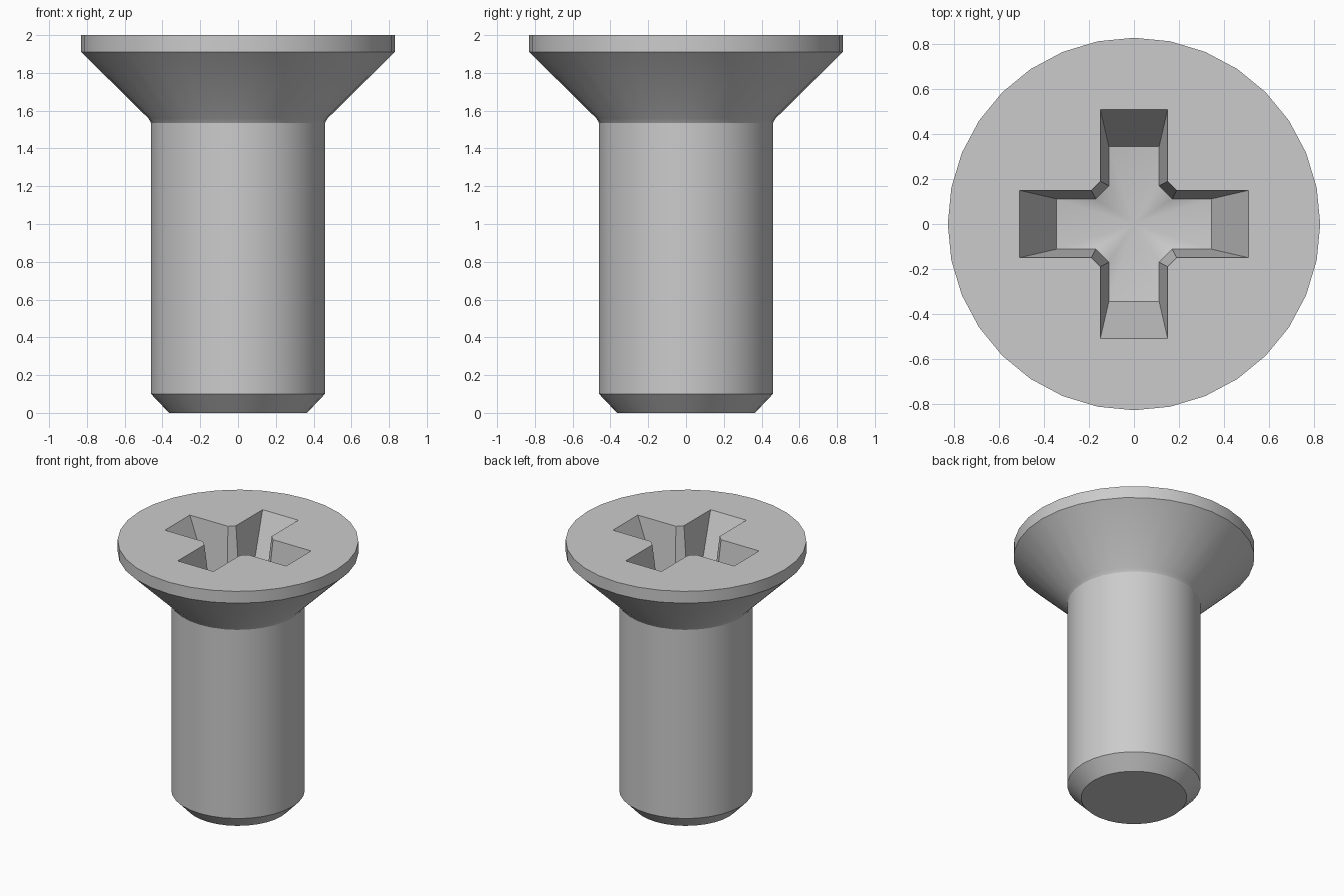
import bpy
import bmesh
import math
from mathutils import Matrix, Vector

if "Cube" in bpy.data.objects:
    bpy.data.objects.remove(bpy.data.objects["Cube"], do_unlink=True)

SEGMENTS = 32
RECESS_Z = 1.63      # level of the recess floor outline
RECESS_TIP_Z = 1.58  # centre of the recess floor

# Bottom to top: chamfered tip, shank, small fillet, countersunk head, rim
PROFILE = [(0.365, 0), (0.46, 0.1), (0.46, 1.35), (0.46, 1.535),
           (0.475, 1.56), (0.83, 1.91), (0.83, 2)]


def steel():
    mat = bpy.data.materials.new("grey steel")
    color = (0.6, 0.6, 0.6, 1)
    mat.diffuse_color = color
    mat.use_nodes = True
    mat.node_tree.nodes["Principled BSDF"].inputs["Base Color"].default_value = color
    return mat


def ring(bm, radius, z):
    step = 2 * math.pi / SEGMENTS
    return [bm.verts.new((radius * math.cos(i * step), radius * math.sin(i * step), z))
            for i in range(SEGMENTS)]


def cross(bm, length, width, corner, z):
    """Cross outline with chamfered inner corners, one quarter turned four times."""
    quarter = [(length, -width), (length, width), (corner, width), (width, corner)]
    return [bm.verts.new(Matrix.Rotation(k * math.pi / 2, 3, 'Z') @ Vector((x, y, z)))
            for k in range(4) for x, y in quarter]


def pairs(loop):
    return zip(loop, loop[1:] + loop[:1])


def skin(bm, low, high):
    for (a, b), (c, d) in zip(pairs(low), pairs(high)):
        bm.faces.new((a, b, d, c))


bm = bmesh.new()

# Turned body
rings = [ring(bm, r, z) for r, z in PROFILE]
for low, high in zip(rings, rings[1:]):
    skin(bm, low, high)
bm.faces.new(rings[0][::-1])

# Tapered cross recess with a shallow pointed floor
mouth = cross(bm, 0.51, 0.15, 0.19, 2)
floor = cross(bm, 0.345, 0.112, 0.17, RECESS_Z)
skin(bm, mouth, floor)
tip = bm.verts.new((0, 0, RECESS_TIP_Z))
for a, b in pairs(floor):
    bm.faces.new((a, b, tip))

# Flat head top around the recess mouth
edges = [bm.edges.get(p) for loop in (rings[-1], mouth) for p in pairs(loop)]
bmesh.ops.triangle_fill(bm, edges=edges, use_beauty=True, normal=(0, 0, 1))
bmesh.ops.recalc_face_normals(bm, faces=bm.faces)

mesh = bpy.data.meshes.new("countersunk_screw")
bm.to_mesh(mesh)
bm.free()
mesh.materials.append(steel())
screw = bpy.data.objects.new("countersunk_screw", mesh)
bpy.context.collection.objects.link(screw)

bpy.ops.object.select_all(action='DESELECT')
screw.select_set(True)
bpy.context.view_layer.objects.active = screw
bpy.ops.object.shade_smooth_by_angle(angle=math.radians(30))
